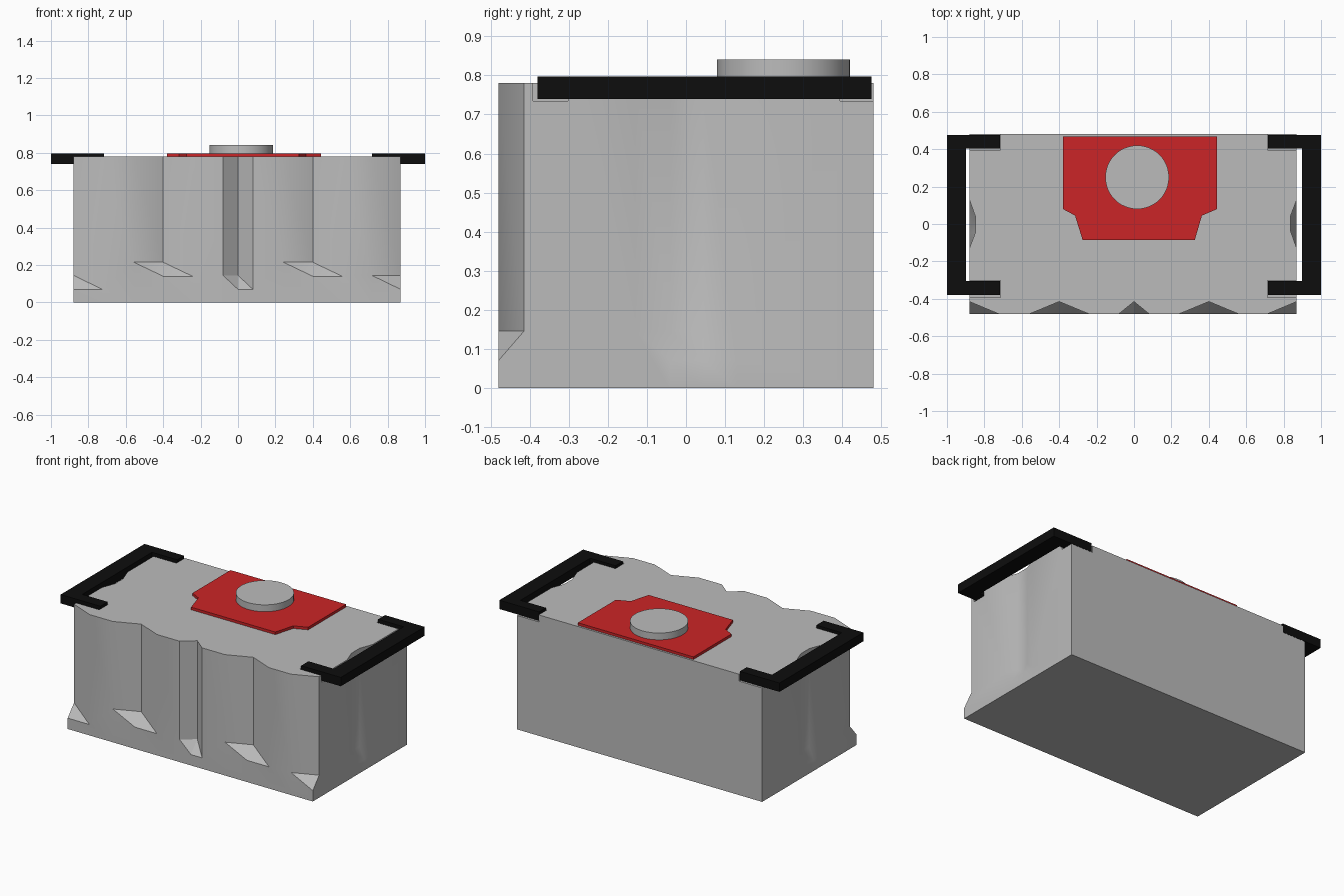
import bpy, bmesh, math

cube = bpy.data.objects.get("Cube")
if cube:
    bpy.data.objects.remove(cube, do_unlink=True)


def material(name, colour):
    m = bpy.data.materials.new(name)
    m.use_nodes = True
    rgba = (*colour, 1)
    m.diffuse_color = rgba
    m.node_tree.nodes["Principled BSDF"].inputs["Base Color"].default_value = rgba
    return m


GREY = material("grey", (0.5, 0.5, 0.5))
RED = material("red", (0.6, 0.018, 0.02))
BLACK = material("black", (0.004, 0.004, 0.004))


def make(name, bm, mat):
    bmesh.ops.recalc_face_normals(bm, faces=bm.faces)
    mesh = bpy.data.meshes.new(name)
    bm.to_mesh(mesh)
    bm.free()
    ob = bpy.data.objects.new(name, mesh)
    bpy.context.collection.objects.link(ob)
    mesh.materials.append(mat)
    return ob


def activate(ob):
    bpy.ops.object.select_all(action='DESELECT')
    ob.select_set(True)
    bpy.context.view_layer.objects.active = ob


def smooth(ob):
    activate(ob)
    bpy.ops.object.shade_smooth_by_angle(angle=math.radians(30))


def prism(name, outline, low, high, mat):
    bm = bmesh.new()
    base = bm.faces.new([bm.verts.new((x, y, low)) for x, y in outline])
    top = bmesh.ops.extrude_face_region(bm, geom=[base])["geom"]
    bmesh.ops.translate(bm, vec=(0, 0, high - low),
                        verts=[v for v in top if isinstance(v, bmesh.types.BMVert)])
    return make(name, bm, mat)


# Body: a ring of columns, each with an inner point, an outer point and two heights
LEFT, RIGHT, FRONT, BACK, TOP = -0.88, 0.87, -0.48, 0.48, 0.78
DEPTH, STEP = 0.065, 0.075
columns = []  # (inner xy, inner z, outer xy, outer z)


def front_column(x, depth, z_in, z_out):
    columns.append(((x, FRONT + depth), z_in, (x, FRONT), z_out))


def front_groove(x, half, ledge):
    low = ledge - STEP
    if x > LEFT:
        front_column(x - half, 0, ledge, ledge)
    front_column(x, DEPTH, ledge, low)
    if x < RIGHT:
        front_column(x + half, 0, low, low)


def side_groove(x, sign):
    high, low = 0.145, 0.07
    for y, depth, z_in, z_out in ((-0.13, 0, high, high), (-0.04, 0.032, high, low),
                                  (0.045, 0.032, high, low), (0.13, 0, low, low)):
        columns.append(((x - sign * depth, y * sign), z_in, (x, y * sign), z_out))


for x, half, ledge in ((LEFT, 0.155, 0.145), (-0.4, 0.157, 0.215), (0, 0.08, 0.145),
                       (0.4, 0.157, 0.215), (RIGHT, 0.155, 0.145)):
    front_groove(x, half, ledge)
side_groove(RIGHT, 1)
for x in (RIGHT, LEFT):
    columns.append(((x, BACK), 0.07, (x, BACK), 0.07))
side_groove(LEFT, -1)

bm = bmesh.new()
rings = []
for inner, z_in, outer, z_out in columns:
    upper = bm.verts.new((*inner, TOP))
    ledge = bm.verts.new((*inner, z_in))
    lip = ledge if inner == outer else bm.verts.new((*outer, z_out))
    rings.append((upper, ledge, lip, bm.verts.new((*outer, 0))))
for a, b in zip(rings, rings[1:] + rings[:1]):
    for i in range(3):
        corners = list(dict.fromkeys((a[i], a[i + 1], b[i + 1], b[i])))
        if len(corners) > 2:
            # split ledges along the groove valley only
            bm.faces.new(corners)
bm.faces.new([r[0] for r in rings])
bm.faces.new([r[3] for r in reversed(rings)])
body = make("body", bm, GREY)

# Slots in the top of the body that take the bracket arms
for x0, x1 in ((LEFT - 0.1, -0.715), (0.715, RIGHT + 0.1)):
    for y0, y1 in ((-0.392, -0.302), (0.395, BACK + 0.1)):
        cutter = prism("slot_cutter", [(x0, y0), (x1, y0), (x1, y1), (x0, y1)],
                       0.735, TOP + 0.1, GREY)
        cutter.hide_render = True
        activate(body)
        mod = body.modifiers.new("slot", 'BOOLEAN')
        mod.operation, mod.object, mod.solver = 'DIFFERENCE', cutter, 'EXACT'
        bpy.ops.object.modifier_apply(modifier=mod.name)
        bpy.data.objects.remove(cutter, do_unlink=True)
smooth(body)

# Side brackets
bracket = [(1, -0.38), (1, 0.475), (0.717, 0.475), (0.717, 0.405),
           (0.898, 0.405), (0.898, -0.305), (0.717, -0.305), (0.717, -0.38)]
for name, sign in (("left_bracket", 1), ("right_bracket", -1)):
    prism(name, [(x * sign, y) for x, y in bracket], 0.74, 0.797, BLACK)

# Top plate with stepped front corners
prism("top_plate", [(-0.38, 0.467), (-0.38, 0.08), (-0.315, 0.045), (-0.275, -0.085),
                    (0.325, -0.085), (0.363, 0.045), (0.445, 0.08), (0.445, 0.467)],
      0.775, 0.797, RED)

# Round cap
bm = bmesh.new()
bmesh.ops.create_cone(bm, cap_ends=True, segments=48, radius1=0.17, radius2=0.17, depth=0.05)
bmesh.ops.translate(bm, verts=bm.verts, vec=(0.017, 0.25, 0.816))
smooth(make("round_cap", bm, GREY))
